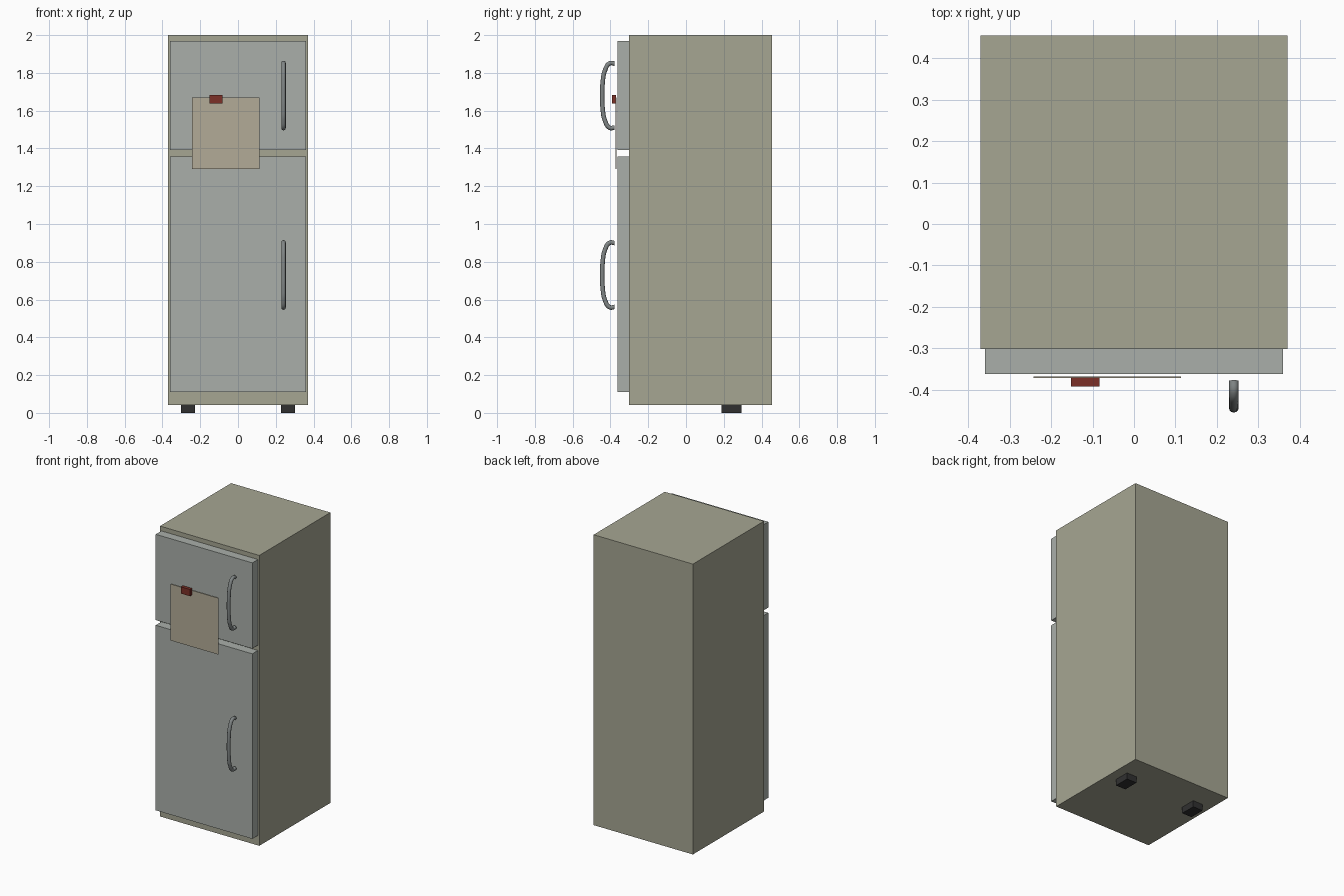
import bpy, math
from mathutils import Vector

if "Cube" in bpy.data.objects:
    bpy.data.objects.remove(bpy.data.objects["Cube"])


def material(name, rgb):
    m = bpy.data.materials.new(name)
    m.diffuse_color = (*rgb, 1)
    m.use_nodes = True
    m.node_tree.nodes["Principled BSDF"].inputs["Base Color"].default_value = m.diffuse_color
    return m


BODY = material("body_enamel", (0.38, 0.38, 0.29))
DOOR = material("door_enamel", (0.40, 0.43, 0.40))
METAL = material("handle_metal", (0.22, 0.24, 0.24))
RUBBER = material("rubber", (0.03, 0.03, 0.03))
PAPER = material("paper", (0.45, 0.41, 0.31))
RED = material("magnet_red", (0.20, 0.03, 0.02))


def box(name, x, y, z, mat):
    """Box from (min, max) ranges."""
    lo, hi = Vector((x[0], y[0], z[0])), Vector((x[1], y[1], z[1]))
    bpy.ops.mesh.primitive_cube_add(size=1, location=(lo + hi) / 2)
    ob = bpy.context.object
    ob.name = name
    ob.scale = hi - lo
    bpy.ops.object.transform_apply(location=False, rotation=False, scale=True)
    ob.data.materials.append(mat)
    return ob


def handle(name, z):
    """Bowed round bar swept along a curve."""
    half = [(-0.378, 0.169), (-0.403, 0.171), (-0.430, 0.130), (-0.441, 0.07)]
    path = half + [(-0.4435, 0)] + [(y, -h) for y, h in reversed(half)]
    cu = bpy.data.curves.new(name, 'CURVE')
    cu.dimensions = '3D'
    cu.bevel_depth = 0.0118
    cu.bevel_resolution = 4
    cu.resolution_u = 6
    cu.use_fill_caps = True
    sp = cu.splines.new('BEZIER')
    sp.bezier_points.add(len(path) - 1)
    for p, (y, h) in zip(sp.bezier_points, path):
        p.co = (0.241, y, z + h)
        p.handle_left_type = p.handle_right_type = 'AUTO'
    ob = bpy.data.objects.new(name, cu)
    bpy.context.collection.objects.link(ob)
    bpy.ops.object.select_all(action='DESELECT')
    ob.select_set(True)
    bpy.context.view_layer.objects.active = ob
    bpy.ops.object.convert(target='MESH')
    ob = bpy.context.object
    ob.name = name
    ob.data.materials.clear()
    ob.data.materials.append(METAL)
    bpy.ops.object.shade_smooth_by_angle(angle=math.radians(40))


# Cabinet and doors
box("cabinet", (-0.37, 0.37), (-0.302, 0.455), (0.043, 2.0), BODY)
box("freezer_door", (-0.36, 0.36), (-0.362, -0.302), (1.392, 1.97), DOOR)
box("fridge_door", (-0.36, 0.36), (-0.362, -0.302), (0.11, 1.357), DOOR)

# Handles
handle("freezer_handle", 1.68)
handle("fridge_handle", 0.73)

# Rear feet
for side, s in (("left", -1), ("right", 1)):
    box(side + "_foot", sorted((s * 0.228, s * 0.302)), (0.189, 0.294), (0, 0.045), RUBBER)

# Note held by a magnet
box("note_paper", (-0.243, 0.114), (-0.372, -0.368), (1.29, 1.67), PAPER)
box("note_magnet", (-0.152, -0.083), (-0.392, -0.370), (1.638, 1.683), RED)
